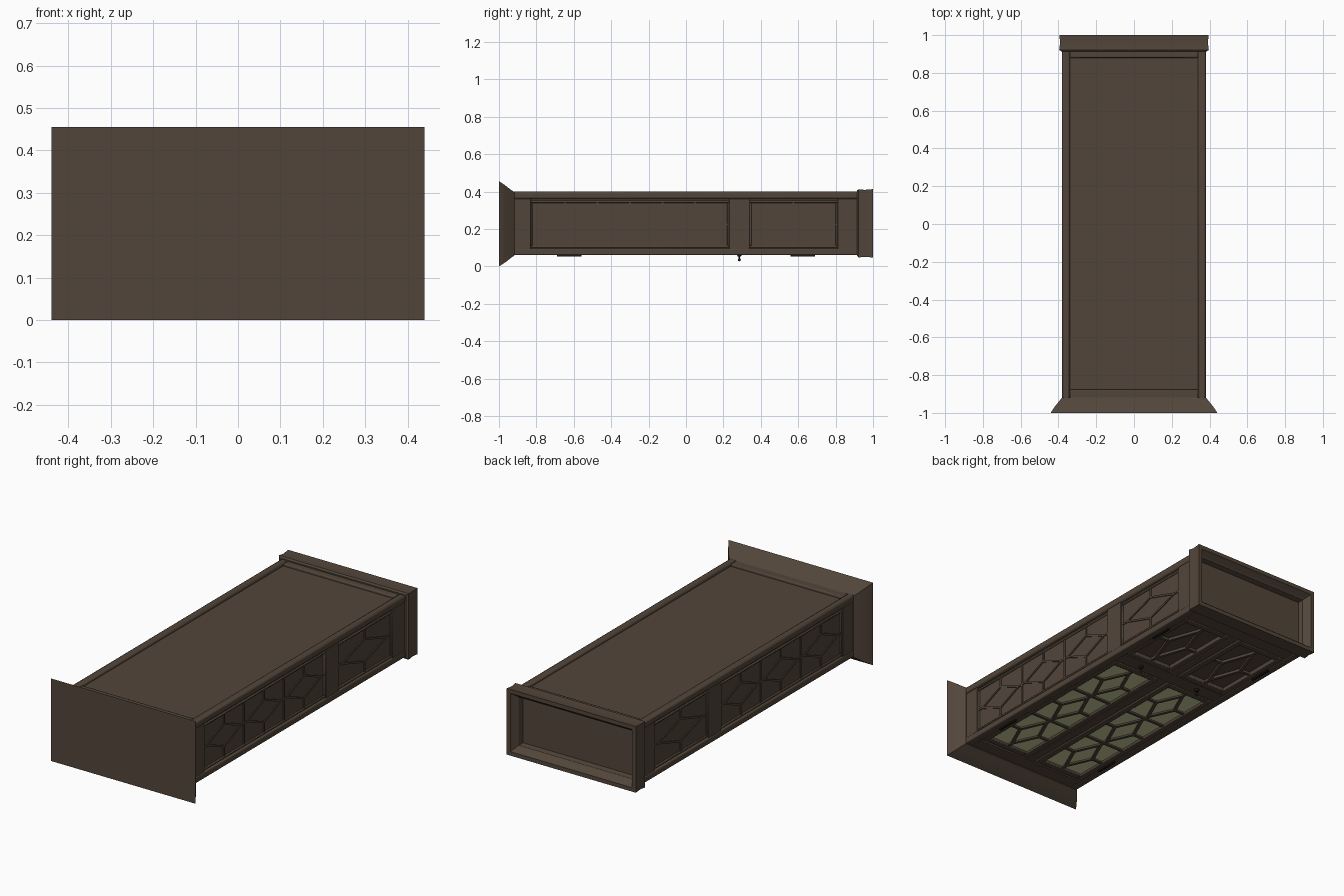
import bpy, bmesh, math
from mathutils import Vector, Matrix

if "Cube" in bpy.data.objects:
    bpy.data.objects.remove(bpy.data.objects["Cube"])


def mat(name, c):
    m = bpy.data.materials.new(name)
    m.diffuse_color = (*c, 1)
    m.use_nodes = True
    m.node_tree.nodes["Principled BSDF"].inputs["Base Color"].default_value = m.diffuse_color
    return m


WOOD = mat("brown wood", (0.085, 0.060, 0.042))
GLASS = mat("pale green glass", (0.60, 0.60, 0.34))
METAL = mat("dark metal", (0.012, 0.010, 0.008))


def finish(bm, name, m, bevel=0.0):
    bmesh.ops.recalc_face_normals(bm, faces=bm.faces)
    me = bpy.data.meshes.new(name)
    bm.to_mesh(me)
    bm.free()
    ob = bpy.data.objects.new(name, me)
    bpy.context.collection.objects.link(ob)
    me.materials.append(m)
    if bevel:
        b = ob.modifiers.new("bevel", 'BEVEL')
        b.width = bevel
        b.segments = 2
    bpy.ops.object.select_all(action='DESELECT')
    bpy.context.view_layer.objects.active = ob
    ob.select_set(True)
    bpy.ops.object.shade_smooth_by_angle(angle=math.radians(35))
    return ob


def add_box(bm, x, y, z):
    mtx = Matrix.Translation((sum(x) / 2, sum(y) / 2, sum(z) / 2)) @ \
        Matrix.Diagonal((abs(x[1] - x[0]), abs(y[1] - y[0]), abs(z[1] - z[0]), 1))
    bmesh.ops.create_cube(bm, size=1, matrix=mtx)


def box(name, x, y, z, m=WOOD, bevel=0.0):
    bm = bmesh.new()
    add_box(bm, x, y, z)
    return finish(bm, name, m, bevel)


def loft(name, rings, m=WOOD):
    """Rectangles (y, half width, z low, z high) joined along y, capped at the ends."""
    bm = bmesh.new()
    vs = [[bm.verts.new((sx * w, y, z)) for sx, z in ((-1, a), (1, a), (1, b), (-1, b))]
          for y, w, a, b in rings]
    for r, s in zip(vs, vs[1:]):
        for i in range(4):
            bm.faces.new((r[i], r[(i + 1) % 4], s[(i + 1) % 4], s[i]))
    bm.faces.new(vs[0])
    bm.faces.new(vs[-1])
    return finish(bm, name, m)


def add_bar(bm, p, q, n, width, depth):
    p, q, n = Vector(p), Vector(q), Vector(n)
    d = q - p
    t = d.normalized()
    s = n.cross(t)
    mtx = Matrix((t * d.length, s * width, n * depth)).transposed().to_4x4()
    bmesh.ops.create_cube(bm, size=1, matrix=Matrix.Translation((p + q) / 2) @ mtx)


def lattice(name, place, n, u0, u1, v0, v1, cells, width, depth):
    """Diamond in every cell, spurs to the cell edges, bars between cells."""
    bm = bmesh.new()
    step = (u1 - u0) / cells
    cv, hv = (v0 + v1) / 2, (v1 - v0) / 2
    for i in range(cells):
        a, b = u0 + i * step, u0 + (i + 1) * step
        c, hu = (a + b) / 2, step / 2
        pts = [(c - hu * .85, cv), (c, cv + hv * .52), (c + hu * .85, cv), (c, cv - hv * .52)]
        ends = [(a, cv), (c, v1), (b, cv), (c, v0)]
        for k in range(4):
            add_bar(bm, place(*pts[k]), place(*pts[(k + 1) % 4]), n, width, depth)
            add_bar(bm, place(*pts[k]), place(*ends[k]), n, width, depth)
        if i:
            add_bar(bm, place(a, v0), place(a, v1), n, width, depth)
    return finish(bm, name, WOOD)


def frame(name, axis_box, u0, u1, v0, v1, w):
    """Four rails round an opening; axis_box maps (u range, v range) to a box."""
    bm = bmesh.new()
    for u, v in (((u0 - w, u1 + w), (v0 - w, v0)), ((u0 - w, u1 + w), (v1, v1 + w)),
                 ((u0 - w, u0), (v0, v1)), ((u1, u1 + w), (v0, v1))):
        add_box(bm, *axis_box(u, v))
    return finish(bm, name, WOOD, 0.004)


# Carcass
box("carcass", (-.366, .366), (-.93, .93), (.082, .384))

# Corner posts along the cabinet height and cross rails on the back
for s, side in ((-1, "left"), (1, "right")):
    box(side + "_back_post", (s * .34, s * .38), (-.93, .93), (.36, .40), bevel=.01)
    box(side + "_front_post", (s * .335, s * .38), (-.93, .93), (.06, .095), bevel=.006)
box("back_top_rail", (-.34, .34), (-.93, -.875), (.37, .398), bevel=.006)
box("back_base_rail", (-.34, .34), (.88, .93), (.37, .398), bevel=.006)

# Crown moulding, flaring to the top
loft("crown", [(-1, .44, 0, .455), (-.99, .435, .006, .449), (-.965, .418, .022, .432),
               (-.94, .398, .042, .412), (-.918, .38, .058, .398)])

# Hollow plinth: outside skin, rim and recessed underside
loft("plinth", [(.913, .385, .058, .405), (.922, .396, .048, .412), (.955, .392, .050, .409),
                (1, .394, .048, .413), (1, .372, .070, .391), (.975, .355, .088, .374),
                (.965, .345, .098, .364), (.935, .34, .103, .359)])

# Sides: stiles, panel frames and diamond lattice
PANELS = (("upper", -.83, .23, 3), ("lower", .34, .81, 1))
for s, side in ((-1, "left"), (1, "right")):
    for nm, a, b in (("top", -.93, -.83), ("middle", .23, .34), ("base", .81, .93)):
        box(f"{side}_{nm}_stile", (s * .35, s * .376), (a, b), (.09, .362), bevel=.003)
    for nm, a, b, cells in PANELS:
        frame(f"{side}_{nm}_panel_frame",
              lambda u, v: ((s * .36, s * .373), u, v), a + .01, b - .01, .11, .34, .012)
        lattice(f"{side}_{nm}_panel_lattice", lambda u, v: (s * .366, u, v), (1, 0, 0),
                a + .008, b - .008, .105, .345, cells, .010, .010)

# Front: rails between the doors
for nm, a, b in (("top", -.93, -.845), ("middle", .245, .325), ("base", .825, .93)):
    box("front_" + nm + "_rail", (-.34, .34), (a, b), (.063, .09), bevel=.003)
box("front_centre_post", (-.022, .022), (-.85, .83), (.064, .09), bevel=.003)

# Doors: framed, glazed above and solid below
for s, side in ((-1, "left"), (1, "right")):
    x0, x1 = sorted((s * .062, s * .305))
    for nm, a, b, cells in (("upper", -.80, .205, 3), ("lower", .365, .785, 1)):
        frame(f"{side}_{nm}_door_frame", lambda u, v: (v, u, (.062, .086)), a, b, x0, x1, .036)
        lattice(f"{side}_{nm}_door_lattice", lambda u, v: (v, u, .073), (0, 0, 1),
                a, b, x0, x1, cells, .016, .014)
    box(side + "_door_glass", (x0, x1), (-.80, .205), (.075, .083), GLASS)
    # Hinge plates
    for nm, y in (("upper", -.625), ("lower", .625)):
        box(f"{side}_{nm}_hinge", (s * .332, s * .346), (y - .065, y + .065), (.052, .064), METAL, .002)
    # Small knob on the middle rail
    bm = bmesh.new()
    cx = s * .19
    for r, z, h in ((.014, .058, .010), (.004, .046, .022)):
        bmesh.ops.create_cone(bm, cap_ends=True, segments=16, radius1=r * .6, radius2=r, depth=h,
                              matrix=Matrix.Translation((cx, .285, z)))
    bmesh.ops.create_uvsphere(bm, u_segments=16, v_segments=8, radius=.008,
                              matrix=Matrix.Translation((cx, .285, .035)))
    finish(bm, side + "_knob", METAL)
